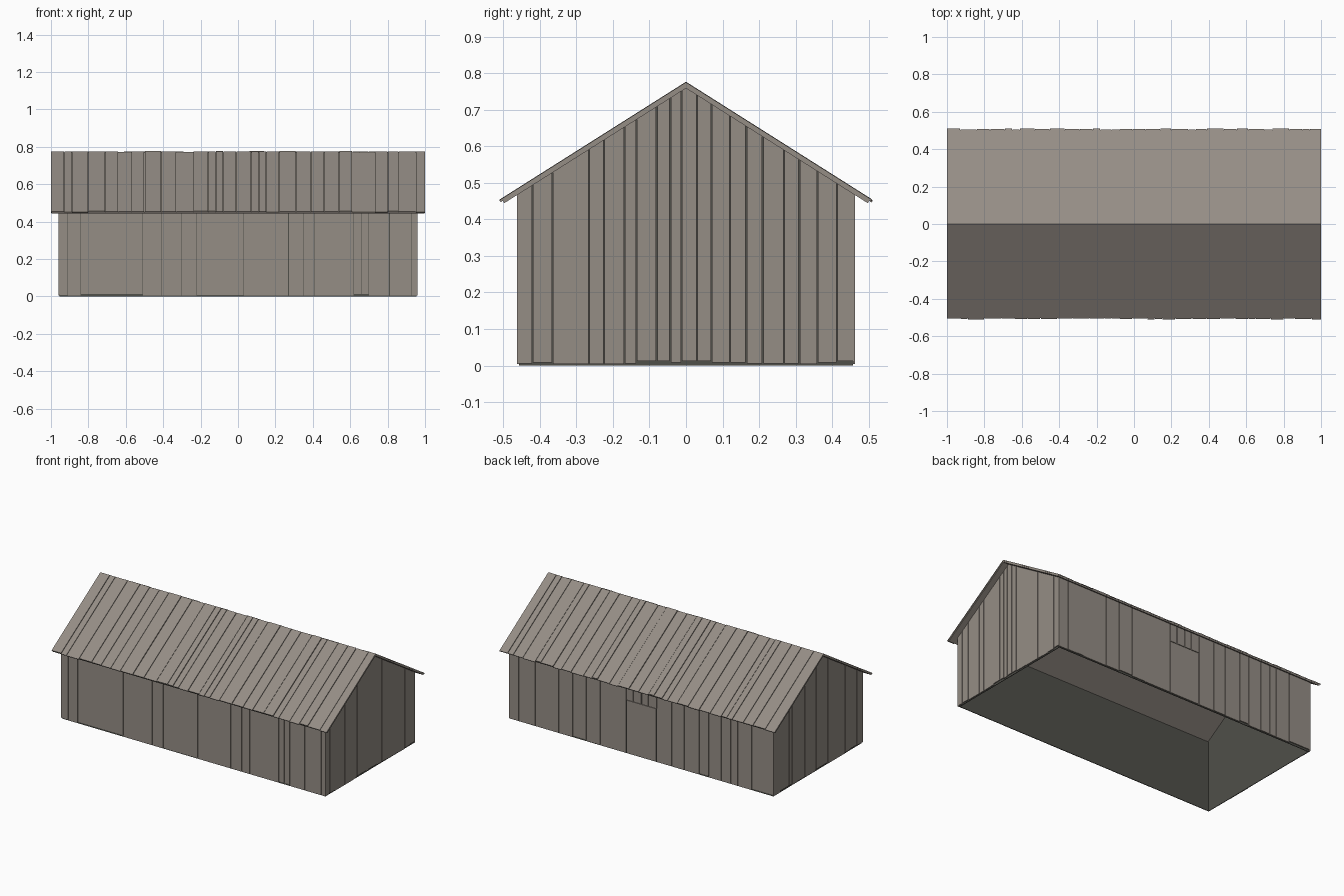
import bpy, bmesh, random
from mathutils import Vector

random.seed(7)
if "Cube" in bpy.data.objects:
    bpy.data.objects.remove(bpy.data.objects["Cube"])

HALF_X, HALF_Y = 0.96, 0.4625      # outer wall faces
RIDGE, SLOPE = 0.775, 0.632        # roof top line
ROOF_DROP = 0.016                  # vertical roof thickness
EAVE = 0.508
BOARD, GAP = 0.006, 0.003


def material(name, rgb):
    mat = bpy.data.materials.new(name)
    mat.use_nodes = True
    mat.diffuse_color = (*rgb, 1)
    mat.node_tree.nodes["Principled BSDF"].inputs["Base Color"].default_value = (*rgb, 1)
    return mat


wood = material("weathered wood", (0.30, 0.267, 0.235))
dark = material("dark lining", (0.08, 0.079, 0.068))


def make_object(name, bm, mat):
    bmesh.ops.recalc_face_normals(bm, faces=bm.faces)
    mesh = bpy.data.meshes.new(name)
    bm.to_mesh(mesh)
    bm.free()
    mesh.materials.append(mat)
    obj = bpy.data.objects.new(name, mesh)
    bpy.context.collection.objects.link(obj)


def prism(bm, points, depth):
    """Solid made by pushing a flat outline along a vector."""
    face = bm.faces.new([bm.verts.new(p) for p in points])
    out = bmesh.ops.extrude_face_region(bm, geom=[face], use_keep_orig=True)
    moved = [v for v in out["geom"] if isinstance(v, bmesh.types.BMVert)]
    bmesh.ops.translate(bm, verts=moved, vec=Vector(depth))


def underside(y):
    return RIDGE - ROOF_DROP - SLOPE * abs(y)


def long_board(bm, side, a, b, low, high, face=HALF_Y, thick=BOARD):
    y = side * face
    prism(bm, [(a, y, low), (b, y, low), (b, y, high), (a, y, high)], (0, -side * thick, 0))


def gable_board(bm, side, a, b, low, face=HALF_X, thick=BOARD):
    x = side * face
    tops = [b, 0, a] if a < 0 < b else [b, a]
    outline = [(x, a, low), (x, b, low)] + [(x, y, underside(y)) for y in tops]
    prism(bm, outline, (-side * thick, 0, 0))


def spans(cuts, end):
    edges = [-end] + sorted(cuts) + [end]
    for i, (a, b) in enumerate(zip(edges, edges[1:])):
        yield (a + (GAP / 2 if i else 0), b - (GAP / 2 if i < len(edges) - 2 else 0))


def ragged():
    return random.choice([0.004, 0.006, 0.008, 0.013])


# Dark inner shell, open underneath
bm = bmesh.new()
for side in (-1, 1):
    long_board(bm, side, -HALF_X + BOARD, HALF_X - BOARD, 0, underside(HALF_Y),
               HALF_Y - BOARD, 0.004)
    gable_board(bm, side, -HALF_Y + BOARD, HALF_Y - BOARD, 0, HALF_X - BOARD, 0.004)
make_object("inner_lining", bm, dark)

# Long walls of upright boards
front_cuts = [-.91, -.84, -.51, -.41, -.30, -.22, .03, .27, .35, .41, .62, .66, .70, .81, .93]
back_cuts = [.89, .82, .77, .60, .50, .40, .30, .11, -.11, -.22, -.31, -.42, -.49, -.58,
             -.65, -.70, -.80]
DOOR_HALF, DOOR_TOP = 0.11, 0.35
wall_top = underside(HALF_Y)

bm = bmesh.new()
for a, b in spans(front_cuts, HALF_X):
    long_board(bm, -1, a, b, ragged(), wall_top)
make_object("front_wall_boards", bm, wood)

bm = bmesh.new()
for a, b in spans(back_cuts, HALF_X):
    if abs(a + b) / 2 > DOOR_HALF:
        long_board(bm, 1, a, b, ragged(), wall_top)
# Short boards over the doorway
for a, b in spans([-.05, .0, .06], DOOR_HALF):
    long_board(bm, 1, a, b - GAP / 2, DOOR_TOP + GAP, wall_top)
make_object("back_wall_boards", bm, wood)

# Door leaf, set slightly back
bm = bmesh.new()
long_board(bm, 1, -DOOR_HALF + GAP, DOOR_HALF - GAP, 0.006, DOOR_TOP, HALF_Y - 0.001, 0.005)
make_object("back_door", bm, wood)

# Gable walls
left_cuts = [-.42, -.365, -.265, -.225, -.168, -.135, -.08, -.043, -.012, .03, .07, .12,
             .165, .21, .268, .31, .36, .413]
right_cuts = [.39, .30, .27, .22, .14, .02, -.10, -.20, -.28, -.33, -.40]
for name, side, cuts in (("left", 1, left_cuts), ("right", -1, right_cuts)):
    bm = bmesh.new()
    for a, b in spans(cuts, HALF_Y):
        gable_board(bm, side, a, b, ragged())
    make_object(name + "_gable_boards", bm, wood)


def roof_section(x, side, eave, top, thick):
    """Cross-section of one roof slope, square-cut at the eave."""
    inset = thick * SLOPE / (1 + SLOPE ** 2)
    low = eave - inset
    rows = [(0, top), (eave, top - SLOPE * eave),
            (low, top - thick - SLOPE * low), (0, top - thick)]
    return [(x, side * y, z) for y, z in rows]


# Roof: plain deck below, loose boards above
for name, side in (("front", -1), ("back", 1)):
    bm = bmesh.new()
    prism(bm, roof_section(-0.998, side, EAVE - 0.006, RIDGE - 0.006, ROOF_DROP - 0.006),
          (1.996, 0, 0))
    make_object(name + "_roof_deck", bm, wood)

    cuts, x = [], -0.93
    while x < 0.96:
        cuts.append(x)
        x += random.choice([0.04, 0.06, 0.07, 0.08, 0.09])
    bm = bmesh.new()
    for a, b in spans(cuts, 1):
        lift = random.uniform(-0.002, 0.002)
        eave = EAVE + random.uniform(-0.004, 0.003)
        prism(bm, roof_section(a, side, eave, RIDGE + lift, 0.007 + lift), (b - a, 0, 0))
    make_object(name + "_roof_boards", bm, wood)
